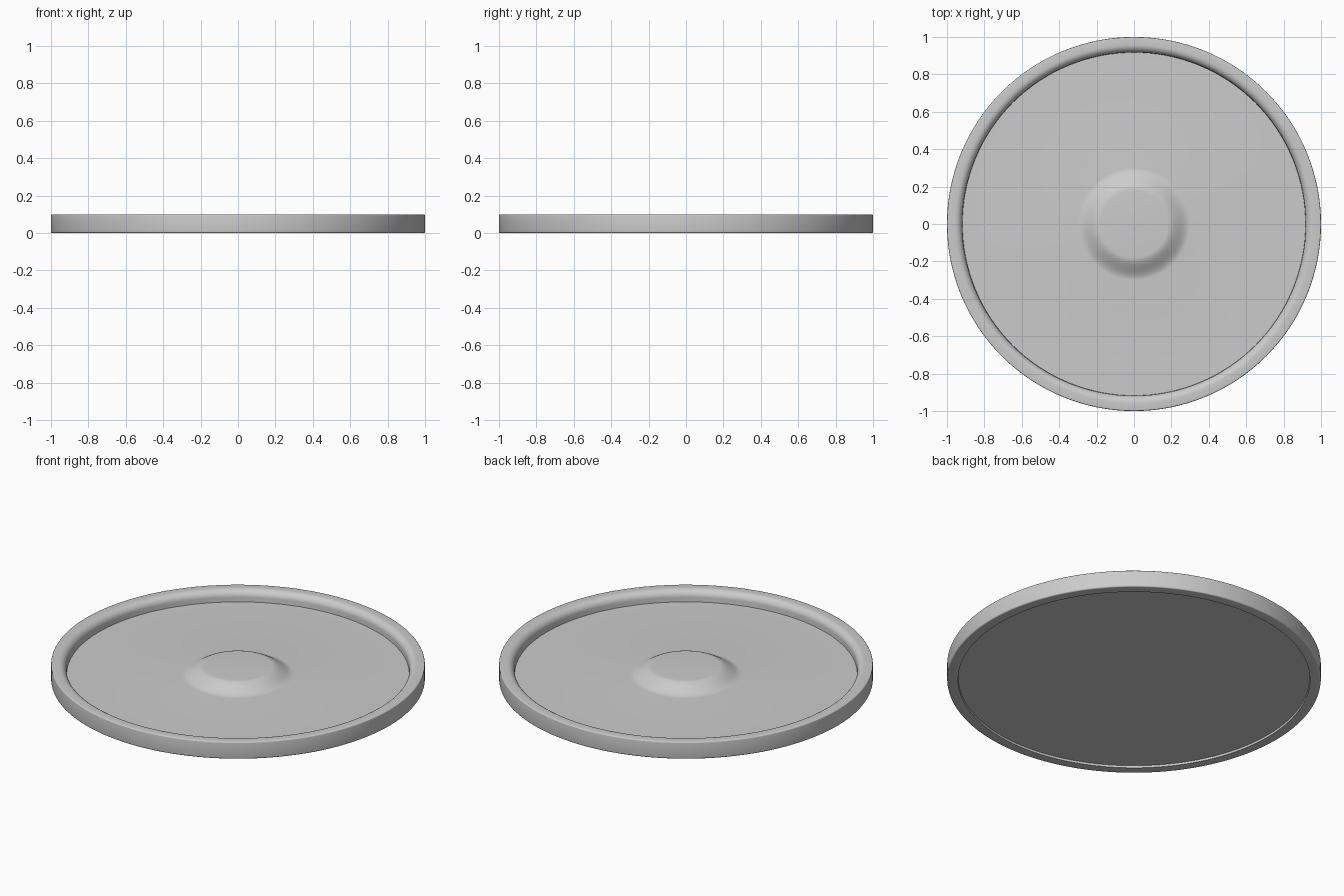
import bpy, bmesh, math

if "Cube" in bpy.data.objects:
    bpy.data.objects.remove(bpy.data.objects["Cube"])

SEGMENTS = 128
FLOOR, DOME_TOP = 0.035, 0.085


def lathe(name, profile, material):
    """Revolve a list of (radius, z) points around z; radius 0 gives a pole."""
    bm = bmesh.new()
    rings = []
    for r, z in profile:
        if r == 0:
            rings.append([bm.verts.new((0, 0, z))] * SEGMENTS)
        else:
            angles = [2 * math.pi * i / SEGMENTS for i in range(SEGMENTS)]
            rings.append([bm.verts.new((r * math.cos(a), r * math.sin(a), z)) for a in angles])
    for low, high in zip(rings, rings[1:]):
        for i in range(SEGMENTS):
            j = (i + 1) % SEGMENTS
            corners = list(dict.fromkeys((low[i], low[j], high[j], high[i])))
            bm.faces.new(corners)
    bmesh.ops.recalc_face_normals(bm, faces=bm.faces)
    mesh = bpy.data.meshes.new(name)
    bm.to_mesh(mesh)
    bm.free()
    obj = bpy.data.objects.new(name, mesh)
    bpy.context.collection.objects.link(obj)
    mesh.materials.append(material)
    bpy.ops.object.select_all(action='DESELECT')
    obj.select_set(True)
    bpy.context.view_layer.objects.active = obj
    bpy.ops.object.shade_smooth_by_angle(angle=math.radians(32))
    return obj


def arc(cr, cz, rad_r, rad_z, start, end, steps):
    """Elliptical arc of profile points, angles in degrees."""
    pts = []
    for k in range(steps + 1):
        a = math.radians(start + (end - start) * k / steps)
        pts.append((cr + rad_r * math.cos(a), cz + rad_z * math.sin(a)))
    return pts


grey = bpy.data.materials.new("light_grey")
grey.diffuse_color = (0.6, 0.6, 0.6, 1)
grey.use_nodes = True
grey.node_tree.nodes["Principled BSDF"].inputs["Base Color"].default_value = grey.diffuse_color

# underside with a shallow recess inside the foot ring
profile = [(0, 0.012), (0.94, 0.012), (0.942, 0.0)]
# outer wall with small rounded corners
profile += arc(0.992, 0.008, 0.008, 0.008, -90, 0, 4)
profile += arc(0.994, 0.094, 0.006, 0.006, 0, 90, 4)
# rim top rolling over into the inner wall
profile += arc(0.958, 0.06, 0.04, 0.04, 90, 180, 10)
profile += [(0.917, FLOOR)]
# flat floor, then the raised centre with a soft S-shaped slope
steps = 14
for k in range(steps + 1):
    t = k / steps
    s = t * t * (3 - 2 * t)
    profile.append((0.30 - 0.12 * t, FLOOR + (DOME_TOP - FLOOR) * s))
profile.append((0, DOME_TOP))

lathe("round_tray", profile, grey)
